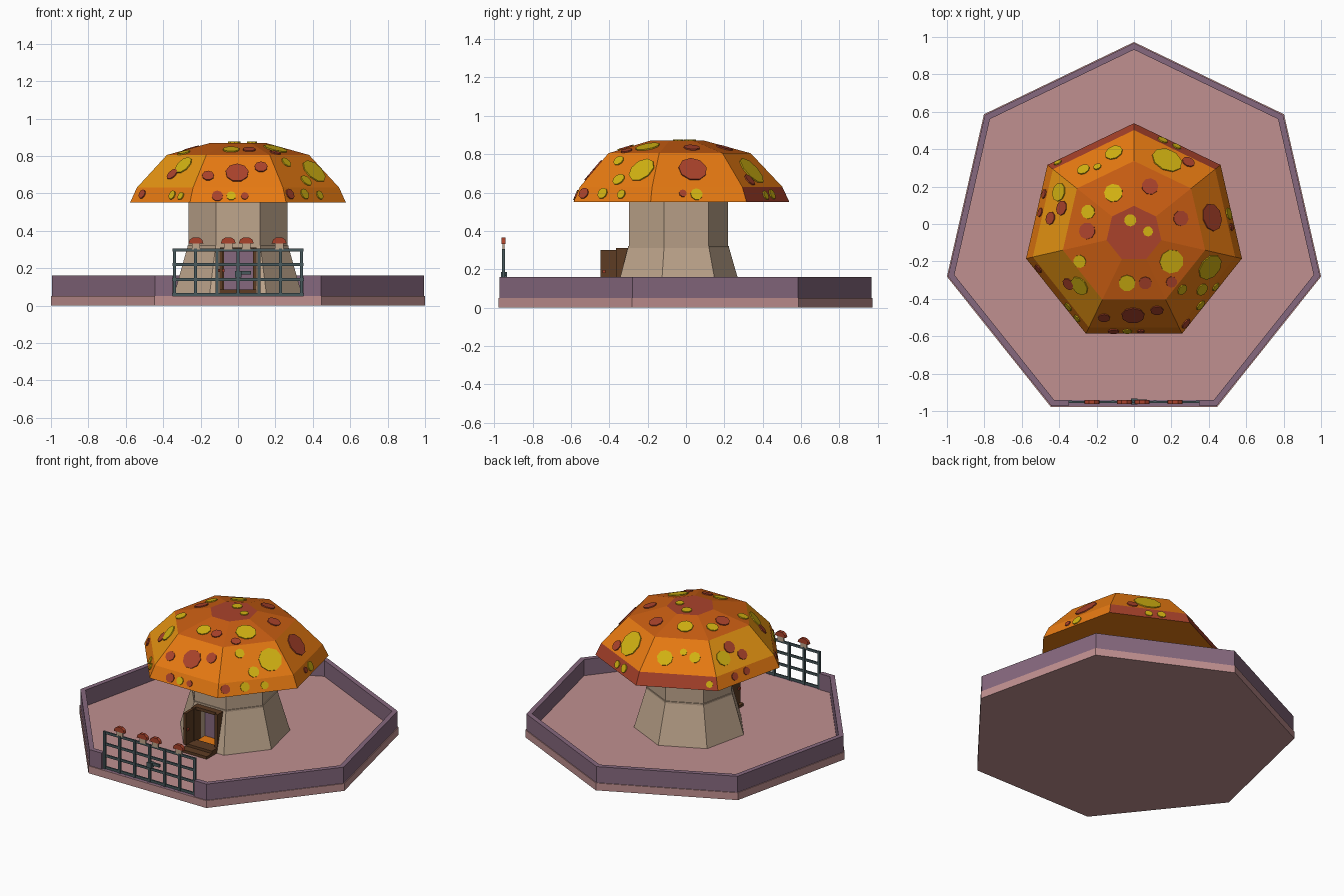
import bpy, bmesh, math
from mathutils import Vector, Matrix
from mathutils.bvhtree import BVHTree

if "Cube" in bpy.data.objects:
    bpy.data.objects.remove(bpy.data.objects["Cube"])

CY = -0.053  # shared y centre of all seven-sided parts


def mat(name, r, g, b):
    m = bpy.data.materials.new(name)
    m.diffuse_color = (r, g, b, 1)
    m.use_nodes = True
    m.node_tree.nodes["Principled BSDF"].inputs["Base Color"].default_value = m.diffuse_color
    return m


PINK = mat("pink_floor", .53, .28, .28)
PURPLE = mat("purple_wall", .24, .14, .21)
BEIGE = mat("beige_stalk", .52, .38, .265)
ORANGE = mat("orange", .80, .195, .006)
AMBER = mat("amber", .80, .30, .006)
RUST = mat("dark_orange", .58, .11, .006)
RED = mat("brick_red", .40, .055, .024)
YELLOW = mat("yellow_spot", .65, .45, .006)
SLATE = mat("slate_metal", .065, .10, .11)
BROWN = mat("brown_wood", .11, .045, .017)


def finish(name, bm, *mats):
    bmesh.ops.recalc_face_normals(bm, faces=bm.faces[:])
    me = bpy.data.meshes.new(name)
    bm.to_mesh(me)
    bm.free()
    for m in mats:
        me.materials.append(m)
    ob = bpy.data.objects.new(name, me)
    bpy.context.collection.objects.link(ob)
    return ob


def loft(rings, closed=False, n=7):
    """Seven-sided loft through (radius, z) rings, capped or closed on itself."""
    bm = bmesh.new()
    loops = []
    for r, z in rings:
        angs = [math.pi / 2 + 2 * math.pi * i / n for i in range(n)]
        loops.append([bm.verts.new((r * math.cos(a), CY + r * math.sin(a), z)) for a in angs])
    pairs = list(zip(loops, loops[1:] + loops[:1])) if closed else list(zip(loops, loops[1:]))
    for a, b in pairs:
        for i in range(n):
            j = (i + 1) % n
            bm.faces.new((a[i], a[j], b[j], b[i]))
    if not closed:
        bm.faces.new(loops[0][::-1])
        bm.faces.new(loops[-1])
    bmesh.ops.recalc_face_normals(bm, faces=bm.faces[:])
    return bm


def add_box(bm, x0, x1, y0, y1, z0, z1):
    m = Matrix.Translation(((x0 + x1) / 2, (y0 + y1) / 2, (z0 + z1) / 2)) @ \
        Matrix.Diagonal((x1 - x0, y1 - y0, z1 - z0, 1))
    bmesh.ops.create_cube(bm, size=1, matrix=m)


def boxes(name, m, *dims):
    bm = bmesh.new()
    for d in dims:
        add_box(bm, *d)
    return finish(name, bm, *([m] if m else []))


def cut(ob, name, *dims):
    c = boxes(name, None, dims)
    c.hide_render = True
    c.display_type = 'WIRE'
    md = ob.modifiers.new("cut", 'BOOLEAN')
    md.operation, md.solver, md.object = 'DIFFERENCE', 'EXACT', c


# Ground slab and surrounding wall with a gate opening
finish("ground_slab", loft([(1.026, 0), (1.026, .05)]), PINK)
wall = finish("garden_wall", loft([(1.02, .045), (1.02, .16), (.985, .16), (.985, .045)], True), PURPLE)
cut(wall, "gate_cutter", -.35, .35, -1.1, -.85, .0501, .3)

# Stalk with a door recess
stalk = finish("stalk", loft([(.353, .05), (.278, .31), (.278, .322), (.272, .322), (.272, .56)]), BEIGE)
cut(stalk, "door_cutter", -.075, .08, -.6, -.24, .07, .29)

# Mushroom cap, coloured by height and direction
bm = loft([(.592, .55), (.555, .63), (.39, .805), (.15, .87)])
for f in bm.faces:
    c = f.calc_center_median()
    if c.z > .86:
        f.material_index = 3
    elif c.z > .8:
        f.material_index = 2
    elif .56 < c.z < .62 and c.y > .3:
        f.material_index = 3
    elif c.z > .6 and c.x < -.2:
        f.material_index = 1
tree = BVHTree.FromBMesh(bm)
finish("cap", bm, ORANGE, AMBER, RUST, RED)

# Spots: upper ones as (x, y, radius) seen from above
yellow_top = [(-.02, .02, .033), (.075, -.04, .027), (-.11, .165, .05), (-.245, .065, .038),
              (-.107, .38, .05), (.176, .34, .085), (-.27, .29, .035), (-.195, .305, .022),
              (.2, -.2, .065), (-.037, -.315, .045), (-.29, -.2, .035), (-.29, -.33, .055),
              (.405, -.23, .075), (.257, -.35, .03), (.363, -.35, .035), (-.4, .17, .05)]
red_top = [(.085, .2, .045), (.25, .03, .042), (.415, .035, .075), (-.385, .085, .04),
           (-.25, -.037, .045), (-.35, -.32, .035), (.06, -.315, .035), (.2, -.31, .03),
           (-.005, -.487, .062), (-.16, -.5, .032), (.123, -.46, .035), (-.445, .03, .035),
           (.29, .33, .035)]
# lower ones as (azimuth in degrees, z, radius)
yellow_low = [(-94, .585, .025), (-132, .59, .025), (-124, .585, .022), (-47, .595, .03),
              (-33, .59, .025), (12, .59, .032), (64, .585, .025), (73, .59, .028), (137, .585, .022)]
red_low = [(-102, .585, .03), (-86, .585, .02), (-60, .595, .03), (4, .595, .02),
           (156, .595, .025), (167, .6, .025), (-160, .595, .025)]


def add_spot(bm, origin, direction, r):
    loc, nor, _, _ = tree.ray_cast(Vector(origin), Vector(direction))
    if loc is None:
        return
    m = Matrix.Translation(loc + nor * .002) @ nor.to_track_quat('Z', 'Y').to_matrix().to_4x4()
    bmesh.ops.create_cone(bm, cap_ends=True, segments=9, radius1=r, radius2=r, depth=.009, matrix=m)


for name, tops, lows, m in (("yellow_spots", yellow_top, yellow_low, YELLOW),
                            ("red_spots", red_top, red_low, RED)):
    bm = bmesh.new()
    for x, y, r in tops:
        add_spot(bm, (x, y, 2), (0, 0, -1), r)
    for a, z, r in lows:
        c, s = math.cos(math.radians(a)), math.sin(math.radians(a))
        add_spot(bm, (2 * c, CY + 2 * s, z), (-c, -s, 0), r)
    finish(name, bm, m)

# Doorway: frame, back panel, floor, open door with knob, steps
boxes("door_frame", BROWN, (-.095, -.075, -.365, -.29, .05, .31), (.08, .1, -.365, -.29, .05, .31),
      (-.095, .1, -.345, -.29, .29, .31))
boxes("doorway_panel", PURPLE, (-.075, .08, -.25, -.243, .07, .29))
boxes("doorway_floor", ORANGE, (-.075, .08, -.37, -.25, .07, .077))
boxes("open_door", BROWN, (-.1, -.082, -.445, -.33, .085, .3))
boxes("door_knob", RED, (-.11, -.072, -.435, -.42, .18, .195))
boxes("steps", BROWN, (-.1, .1, -.48, -.34, .05, .068), (-.1, .1, -.425, -.34, .068, .085))

# Gate: lattice of bars
bars = []
for i in range(7):
    x = -.34 + .68 * i / 6
    bars.append((x - .008, x + .008, -.958, -.944, .05, .305))
for z in (.06, .14, .22, .297):
    bars.append((-.35, .35, -.956, -.946, z - .008, z + .008))
boxes("gate_lattice", SLATE, *bars)
boxes("gate_latch", SLATE, (-.015, .02, -.965, -.932, .15, .185), (.02, .07, -.95, -.938, .165, .185))

# Small flat mushrooms on top of the gate
stems, caps = bmesh.new(), bmesh.new()
for x in (-.225, -.052, .044, .22):
    add_box(stems, x - .022, x + .022, -.957, -.945, .3, .335)
    prof = [(-.04, .332), (.04, .332), (.033, .352), (.015, .365), (-.015, .365), (-.033, .352)]
    face = caps.faces.new([caps.verts.new((x + px, -.962, pz)) for px, pz in prof])
    ext = bmesh.ops.extrude_face_region(caps, geom=[face], use_keep_orig=True)
    bmesh.ops.translate(caps, vec=(0, .022, 0),
                        verts=[v for v in ext["geom"] if isinstance(v, bmesh.types.BMVert)])
finish("gate_mushroom_stems", stems, BEIGE)
finish("gate_mushroom_caps", caps, RED)
